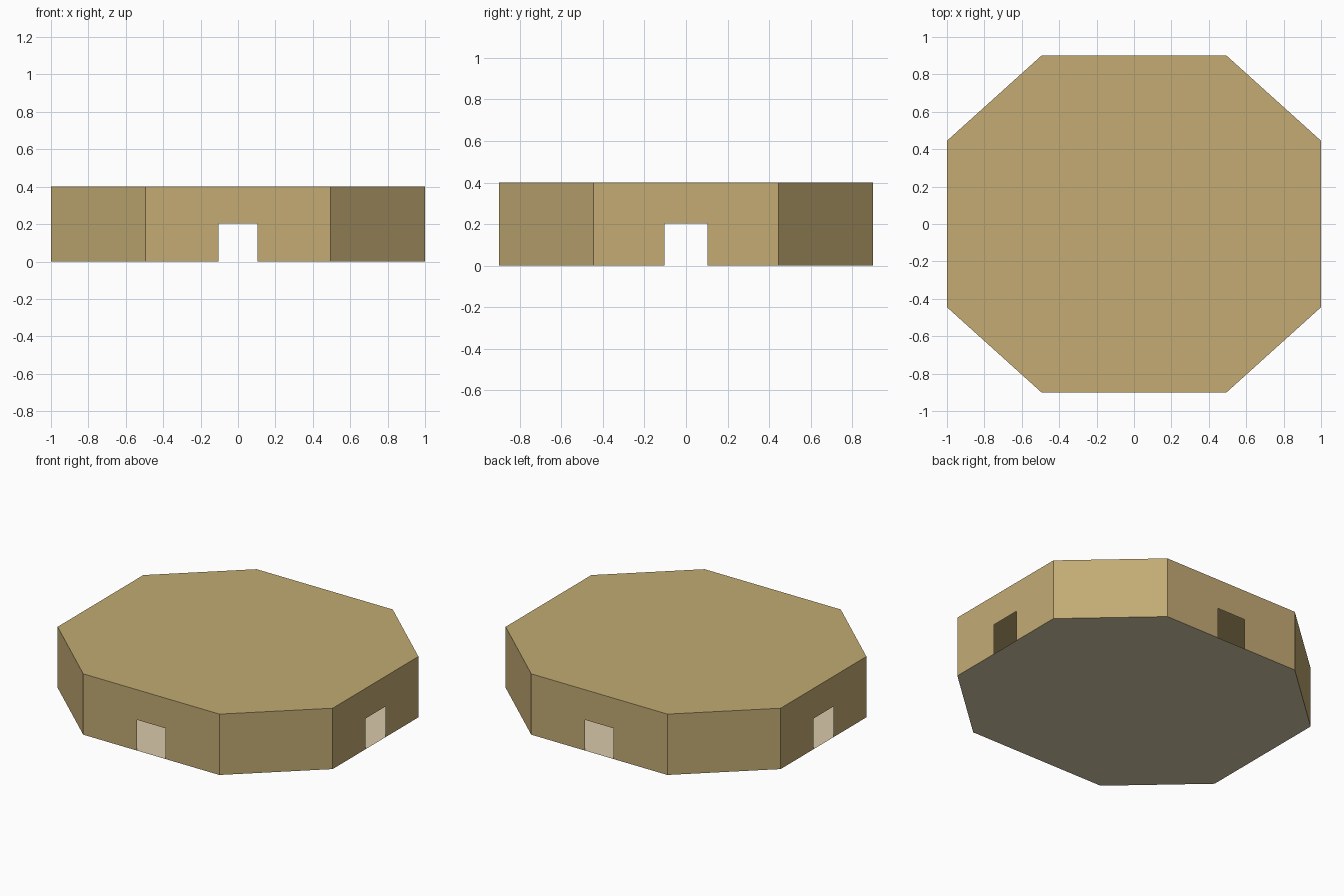
import bpy, bmesh

if "Cube" in bpy.data.objects:
    bpy.data.objects.remove(bpy.data.objects["Cube"])

HX, HY, H = 1.0, 0.9, 0.4        # half extents and height
CX, CY = 0.495, 0.445            # corner positions along the straight sides
DOOR_W, DOOR_H = 0.104, 0.202    # doorway half width and height

# octagon plan, counter-clockwise, starting with the front side
PLAN = [(-CX, -HY), (CX, -HY), (HX, -CY), (HX, CY),
        (CX, HY), (-CX, HY), (-HX, CY), (-HX, -CY)]


def material(name, srgb):
    mat = bpy.data.materials.new(name)
    mat.diffuse_color = [((c / 255 + 0.055) / 1.055) ** 2.4 for c in srgb] + [1]
    mat.use_nodes = True
    mat.node_tree.nodes["Principled BSDF"].inputs["Base Color"].default_value = mat.diffuse_color
    return mat


def sheet_object(name, outlines, mat):
    bm = bmesh.new()
    for pts in outlines:
        bm.faces.new([bm.verts.new(p) for p in pts])
    bmesh.ops.remove_doubles(bm, verts=bm.verts, dist=1e-5)
    mesh = bpy.data.meshes.new(name)
    bm.to_mesh(mesh)
    bm.free()
    mesh.materials.append(mat)
    obj = bpy.data.objects.new(name, mesh)
    bpy.context.collection.objects.link(obj)
    return obj


def wall(a, b, door):
    """Upright wall outline from a to b, notched in the middle for a doorway."""
    length = ((b[0] - a[0]) ** 2 + (b[1] - a[1]) ** 2) ** 0.5

    def at(t, z):
        return (a[0] + (b[0] - a[0]) * t, a[1] + (b[1] - a[1]) * t, z)

    pts = [at(0, 0)]
    if door:
        l, r = 0.5 - DOOR_W / length, 0.5 + DOOR_W / length
        pts += [at(l, 0), at(l, DOOR_H), at(r, DOOR_H), at(r, 0)]
    return pts + [at(1, 0), at(1, H), at(0, H)]


sandstone = material("sandstone", (195, 171, 116))
pale_floor = material("pale floor", (217, 202, 170))

# walls (doorways on the four straight sides) and flat roof
shell = [wall(PLAN[i], PLAN[(i + 1) % 8], i % 2 == 0) for i in range(8)]
shell.append([(x, y, H) for x, y in PLAN])
sheet_object("walls_and_roof", shell, sandstone)

# floor
sheet_object("floor", [[(x, y, 0) for x, y in PLAN]], pale_floor)
